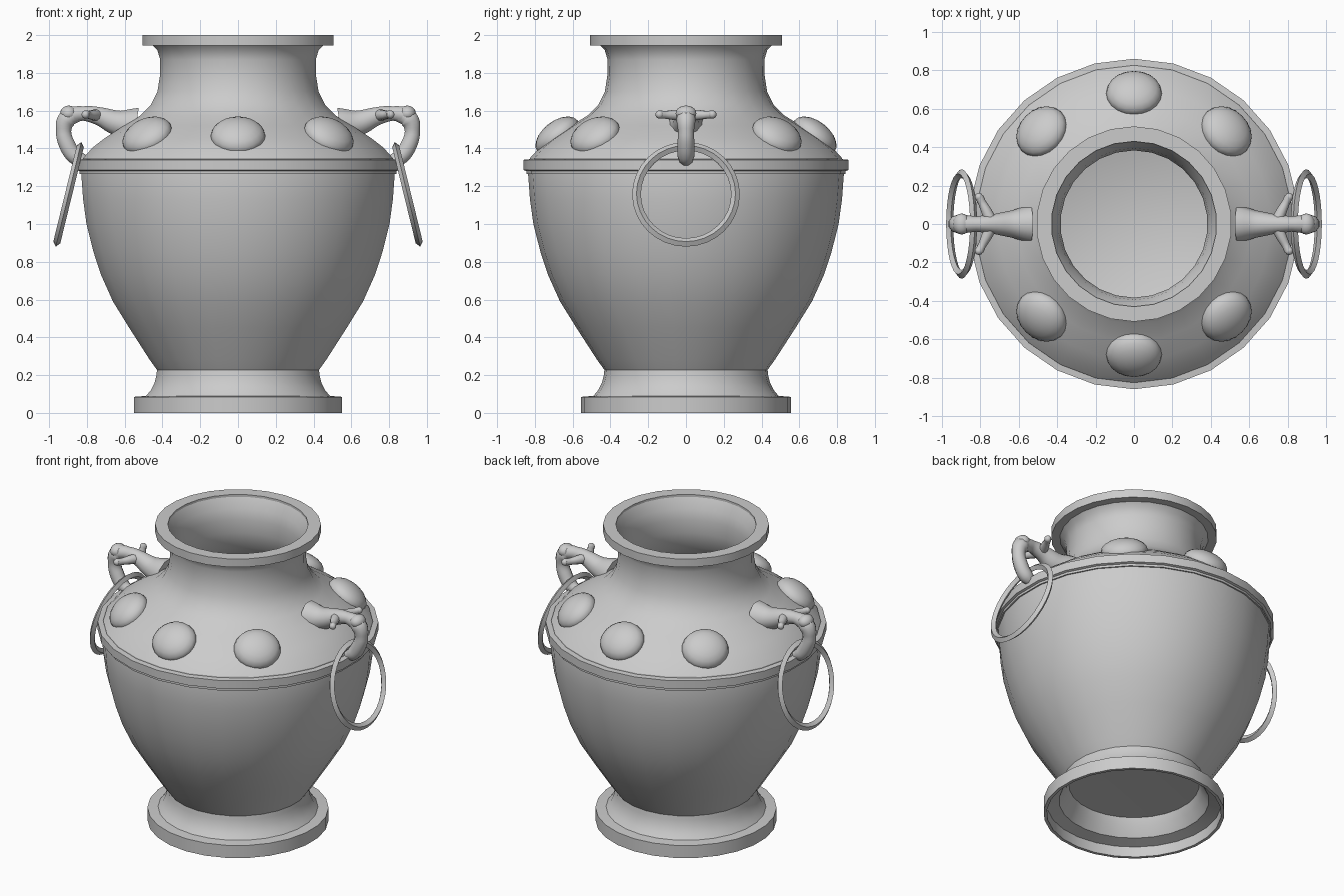
import bpy, bmesh, math
from mathutils import Matrix, Vector

cube = bpy.data.objects.get("Cube")
if cube:
    bpy.data.objects.remove(cube, do_unlink=True)

stone = bpy.data.materials.new("plain grey stone")
stone.use_nodes = True
GREY = (0.6, 0.6, 0.6, 1)
stone.diffuse_color = GREY
stone.node_tree.nodes["Principled BSDF"].inputs["Base Color"].default_value = GREY

SIDES = 26


def finish(name, mesh, angle=30):
    mesh.materials.clear()
    mesh.materials.append(stone)
    ob = bpy.data.objects.new(name, mesh)
    bpy.context.collection.objects.link(ob)
    bpy.ops.object.select_all(action='DESELECT')
    ob.select_set(True)
    bpy.context.view_layer.objects.active = ob
    bpy.ops.object.shade_smooth_by_angle(angle=math.radians(angle))
    return ob


def from_bmesh(name, bm, angle=30):
    bmesh.ops.recalc_face_normals(bm, faces=bm.faces)
    mesh = bpy.data.meshes.new(name)
    bm.to_mesh(mesh)
    bm.free()
    return finish(name, mesh, angle)


def lathe(name, profile, closed=False):
    """Turn a (radius, height) profile around the z axis."""
    bm = bmesh.new()
    verts = [bm.verts.new((0, r, z)) for r, z in profile]
    pairs = list(zip(verts, verts[1:]))
    if closed:
        pairs.append((verts[-1], verts[0]))
    edges = [bm.edges.new(p) for p in pairs]
    bmesh.ops.spin(bm, geom=verts + edges, cent=(0, 0, 0), axis=(0, 0, 1),
                   angle=math.tau, steps=SIDES)
    bmesh.ops.remove_doubles(bm, verts=bm.verts, dist=0.0005)
    return from_bmesh(name, bm)


def tube(name, points, side):
    """Sweep a round section along (x, y, z, radius) points."""
    curve = bpy.data.curves.new(name, 'CURVE')
    curve.dimensions = '3D'
    curve.bevel_depth = 1
    curve.bevel_resolution = 3
    curve.resolution_u = 5
    curve.use_fill_caps = True
    spline = curve.splines.new('BEZIER')
    spline.bezier_points.add(len(points) - 1)
    for bp, (x, y, z, r) in zip(spline.bezier_points, points):
        bp.co = (x * side, y, z)
        bp.radius = r
        bp.handle_left_type = bp.handle_right_type = 'AUTO'
    temp = bpy.data.objects.new(name + " path", curve)
    bpy.context.collection.objects.link(temp)
    bpy.context.view_layer.update()
    graph = bpy.context.evaluated_depsgraph_get()
    mesh = bpy.data.meshes.new_from_object(temp.evaluated_get(graph))
    bpy.data.objects.remove(temp, do_unlink=True)
    return finish(name, mesh, 60)


def ball(name, matrix, segments=16):
    bm = bmesh.new()
    bmesh.ops.create_uvsphere(bm, u_segments=segments, v_segments=10, radius=1, matrix=matrix)
    return from_bmesh(name, bm, 60)


# Hollow foot with a thick flat-sided base
lathe("foot", [(0.43, 0.25), (0.435, 0.2), (0.445, 0.16), (0.465, 0.12), (0.49, 0.09),
               (0.555, 0.085), (0.555, 0), (0.535, 0), (0.535, 0.07), (0.46, 0.09),
               (0.42, 0.15), (0.40, 0.2), (0, 0.215)])

# Belly, shoulder and neck with an inner wall
outer = [(0.43, 0.225), (0.47, 0.28), (0.58, 0.45), (0.667, 0.59), (0.73, 0.73), (0.77, 0.85),
         (0.808, 1.0), (0.826, 1.13), (0.837, 1.28), (0.825, 1.35), (0.775, 1.405),
         (0.71, 1.455), (0.61, 1.52), (0.52, 1.575), (0.465, 1.63), (0.43, 1.7),
         (0.417, 1.78), (0.415, 1.87), (0.43, 1.92), (0.46, 1.95)]
inner = [(0.43, 1.985), (0.395, 1.92), (0.383, 1.85), (0.385, 1.76), (0.41, 1.65), (0.5, 1.55),
         (0.72, 1.41), (0.795, 1.3), (0.79, 1.1), (0.73, 0.85), (0.63, 0.6), (0.42, 0.3),
         (0.25, 0.25), (0, 0.235)]
lathe("vessel_wall", outer + inner)

# Lip and shoulder band
lathe("lip", [(0.43, 1.945), (0.508, 1.945), (0.508, 2.0), (0.43, 2.0)], True)
lathe("shoulder_band", [(0.81, 1.265), (0.845, 1.265), (0.845, 1.28), (0.86, 1.285),
                        (0.86, 1.34), (0.81, 1.345)], True)

# Six domed bosses, leaving the two sides free for handles
for i in range(8):
    if i % 4 == 0:
        continue
    place = (Matrix.Rotation(i * math.pi / 4, 4, 'Z')
             @ Matrix.Translation((0.68, 0, 1.465))
             @ Matrix.Rotation(math.radians(38), 4, 'Y')
             @ Matrix.Diagonal((0.135, 0.145, 0.08, 1)))
    ball("shoulder_boss", place, 20)

# Animal-head handles with hanging rings
for side, label in ((1, "left"), (-1, "right")):
    tube(label + "_handle_neck", [(0.54, 0, 1.52, 0.10), (0.64, 0, 1.535, 0.07),
                                  (0.74, 0, 1.572, 0.05), (0.82, 0, 1.585, 0.04),
                                  (0.89, 0, 1.575, 0.048)], side)
    tube(label + "_handle_trunk", [(0.85, 0, 1.58, 0.04), (0.905, 0, 1.555, 0.052),
                                   (0.923, 0, 1.49, 0.042), (0.905, 0, 1.42, 0.045),
                                   (0.865, 0, 1.36, 0.045), (0.82, 0, 1.335, 0.035)], side)
    ball(label + "_handle_brow", Matrix.Translation((0.897 * side, 0, 1.585))
         @ Matrix.Diagonal((0.045, 0.055, 0.042, 1)))
    for y in (1, -1):
        tube(label + "_handle_ear", [(0.74, 0, 1.575, 0.035), (0.765, 0.06 * y, 1.577, 0.028),
                                     (0.79, 0.11 * y, 1.578, 0.021),
                                     (0.805, 0.14 * y, 1.58, 0.022)], side)
        ball(label + "_handle_ear_tip", Matrix.Translation((0.807 * side, 0.14 * y, 1.58))
             @ Matrix.Diagonal((0.022, 0.022, 0.022, 1)), 10)

    # Ring of diamond section, tilted outward at the bottom
    bm = bmesh.new()
    section = []
    for k in range(4):
        a = k * math.pi / 2
        section.append(bm.verts.new((0.262 + 0.023 * math.cos(a), 0, 0.019 * math.sin(a))))
    edges = [bm.edges.new((section[k], section[k - 1])) for k in range(4)]
    bmesh.ops.spin(bm, geom=section + edges, cent=(0, 0, 0), axis=(0, 0, 1),
                   angle=math.tau, steps=32)
    bmesh.ops.remove_doubles(bm, verts=bm.verts, dist=0.0005)
    bm.transform(Matrix.Translation((0.897 * side, 0, 1.157))
                 @ Matrix.Rotation(1.331 * side, 4, 'Y'))
    from_bmesh(label + "_ring", bm)
